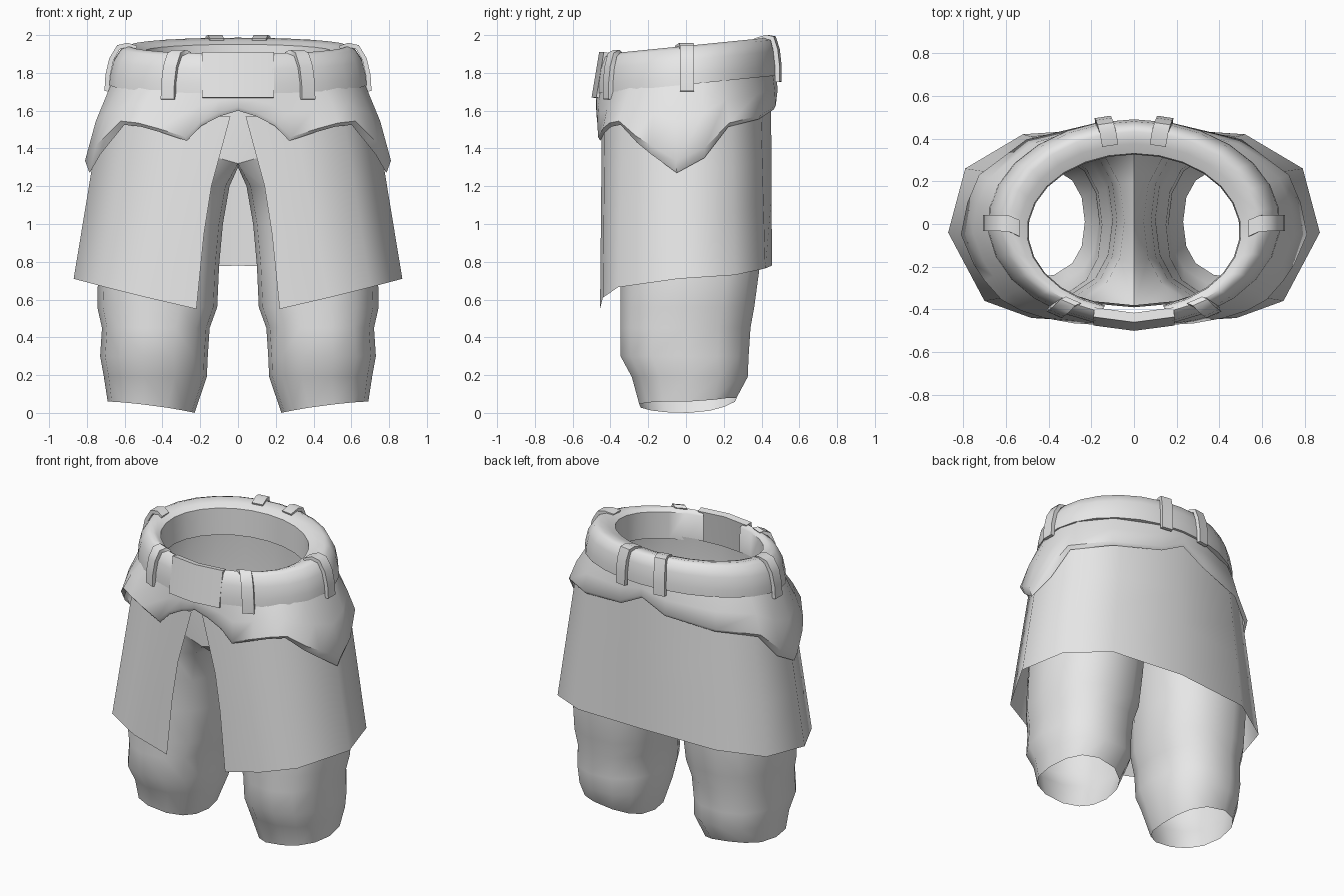
import bpy, math
from math import sin, cos, radians

if "Cube" in bpy.data.objects:
    bpy.data.objects.remove(bpy.data.objects["Cube"])

mat = bpy.data.materials.new("grey_cloth")
mat.diffuse_color = (0.8, 0.8, 0.8, 1)
mat.use_nodes = True
mat.node_tree.nodes["Principled BSDF"].inputs["Base Color"].default_value = mat.diffuse_color


def loft(name, rows, ring=False, tube=False, thick=0, mirror=False, angle=40):
    """Skin rows of points; ring closes each row, tube joins last row to first."""
    n, m = len(rows[0]), len(rows)
    faces = []
    for r in range(m if tube else m - 1):
        for i in range(n if ring else n - 1):
            a, b, j = r * n, ((r + 1) % m) * n, (i + 1) % n
            faces.append((a + i, a + j, b + j, b + i))
    mesh = bpy.data.meshes.new(name)
    mesh.from_pydata([p for row in rows for p in row], [], faces)
    mesh.materials.append(mat)
    ob = bpy.data.objects.new(name, mesh)
    bpy.context.collection.objects.link(ob)
    bpy.ops.object.select_all(action='DESELECT')
    ob.select_set(True)
    bpy.context.view_layer.objects.active = ob
    if mirror:
        ob.modifiers.new("mirror", 'MIRROR').merge_threshold = 0.002
        bpy.ops.object.modifier_apply(modifier="mirror")
    if thick:
        mod = ob.modifiers.new("thickness", 'SOLIDIFY')
        mod.thickness = thick
        mod.offset = -1
        bpy.ops.object.modifier_apply(modifier="thickness")
    bpy.ops.object.shade_smooth_by_angle(angle=radians(angle))
    return ob


def both_sides(half, closed):
    """Right half listed front to back, continued along the left side."""
    left = [(-x, y, z) for x, y, z in reversed(half[:-1])]
    return half + (left[:-1] if closed else left)


def mix(p, q, t):
    return tuple(a + (b - a) * t for a, b in zip(p, q))


def sup(v, e=0.85):
    return math.copysign(abs(v) ** e, v)


# Trouser legs: 10 outer steps and 4 inner steps per ring
OUT, INN = 10, 4
angles = [radians(-135 + 270 * k / OUT) for k in range(OUT + 1)]
angles += [radians(135 + 90 * k / INN) for k in range(1, INN)]
leg_rings = [  # z, inner x, outer x, front y, back y
    (0.00, .23, .69, -.25, .27), (0.19, .165, .71, -.29, .33),
    (0.30, .16, .73, -.35, .335), (0.45, .15, .72, -.35, .345),
    (0.56, .11, .745, -.35, .365), (0.78, .10, .74, -.35, .395),
    (1.00, .08, .715, -.36, .40), (1.20, .045, .70, -.375, .40)]
rows = []
for z, xi, xo, yf, yb in leg_rings:
    row = []
    for t in angles:
        x = (xi + xo) / 2 + (xo - xi) / 2 * sup(cos(t))
        y = (yf + yb) / 2 + (yb - yf) / 2 * sup(sin(t))
        dz = 0.13 * (x - .23) + (.6 if y > 0 else .15) * y * y if z == 0 else 0
        row.append((x, y, z + dz))
    rows.append(row)


def hip(a, b, z, slope=0, e=1):
    ts = [radians(-90 + 180 * k / OUT) for k in range(OUT + 1)]
    return [(a * cos(t) if 0 < k < OUT else 0, b * sup(sin(t), e),
             z + slope * b * sin(t)) for k, t in enumerate(ts)]


# Crotch ring closes the inner side on the centre plane
crotch = hip(.68, .385, 1.38, e=.9)
for k in (0, OUT):
    crotch[k] = (0, crotch[k][1], 1.32)
for k in range(1, INN):
    crotch.append((0, .385 - .77 * k / INN, 1.30))
rows.append(crotch)
loft("trouser_legs", rows, ring=True, mirror=True, angle=80)
loft("trouser_hips", [crotch[:OUT + 1], hip(.665, .39, 1.58),
                      hip(.61, .38, 1.76, .1)], mirror=True, angle=60)

# Overskirt, open at the front
hem = [(.22, -.455, .55), (.48, -.44, .61), (.70, -.36, .665), (.87, -.04, .71),
       (.79, .26, .73), (.52, .42, .765), (0, .455, .78)]
top = [(.04, -.445, 1.57), (.30, -.43, 1.57), (.55, -.335, 1.62), (.72, -.04, 1.62),
       (.66, .24, 1.62), (.43, .395, 1.66), (0, .45, 1.72)]
rows = []
for t, edge in ((0, .22), (.39, .18), (.64, .14), (1, .04)):
    half = [mix(p, q, t) for p, q in zip(hem, top)]
    half[0] = (edge,) + half[0][1:]
    rows.append(both_sides(half, False))
loft("overskirt", rows, angle=80)

# Scalloped hip flap with a turned-under lip along its hem
hem = [(0, -.475, 1.60), (.10, -.475, 1.57), (.20, -.47, 1.52), (.28, -.465, 1.44),
       (.42, -.44, 1.485), (.53, -.405, 1.515), (.62, -.355, 1.525), (.70, -.265, 1.43),
       (.75, -.19, 1.37), (.81, -.05, 1.27), (.78, .10, 1.35), (.725, .23, 1.515),
       (.505, .395, 1.555), (.17, .475, 1.605), (0, .485, 1.69)]
lip, edge, middle, waist = [], [], [], []
for x, y, z in hem:
    rise = .02 + .045 * max(0, min(1, (1.5 - z) / .2)) * (x > .65)
    e = (x, y, z + rise)
    s = 1 / math.hypot(x / .668, y / .472)
    w = (x * s, y * s, 1.76 + .1 * y * s)
    m = mix(e, w, .5)
    lip.append((x * .97, y * .975, z))
    edge.append(e)
    middle.append((m[0] * 1.02, m[1] * 1.005, m[2]))
    waist.append(w)
loft("hip_flap", [both_sides(r, True) for r in (lip, edge, middle, waist)],
     ring=True, angle=45)

# Belt: oval rings as (half width, half depth, centre y, height), tilted up at the back
belt_rings = [(.685, .485, .005, -.10), (.68, .485, .005, -.05), (.66, .475, .005, .03),
              (.62, .455, .005, .09), (.58, .43, .002, .105), (.535, .395, -.02, .095),
              (.50, .365, -.035, .08), (.495, .36, -.035, -.10)]


def on_belt(ring, t, grow=0, lift=0):
    a, b, cy, dz = ring
    y = cy + (b + grow) * sin(t)
    return ((a + grow) * cos(t), y, 1.838 + .1 * y + dz + lift)


arc = [radians(-74 + 328 * k / 24) for k in range(25)]
loft("belt", [[on_belt(r, t) for t in arc] for r in belt_rings], tube=True, angle=50)

# Belt loops wrap over the belt
for i, deg in enumerate((-58, 0, 78, 102, 180, 238)):
    t = radians(deg)
    tx, ty = -.69 * sin(t), .48 * cos(t)
    length = math.hypot(tx, ty)
    tx, ty = tx / length * .038, ty / length * .038
    rows = []
    for k, grow, lift in ((0, .022, -.035), (1, .022, 0), (2, .022, .008),
                          (3, .02, .018), (4, .005, .016), (5, 0, .012)):
        x, y, z = on_belt(belt_rings[k], t, grow, lift)
        rows.append([(x + s * tx, y + s * ty, z) for s in (-1, 1)])
    loft("belt_loop_%d" % (i + 1), rows, thick=.025, angle=50)

# Front belt plate, slightly bent along its middle
loft("belt_plate", [[(-.19, y, z), (0, y - .025, z), (.19, y, z)]
                    for y, z in ((-.475, 1.67), (-.435, 1.91))], thick=.045, angle=20)
